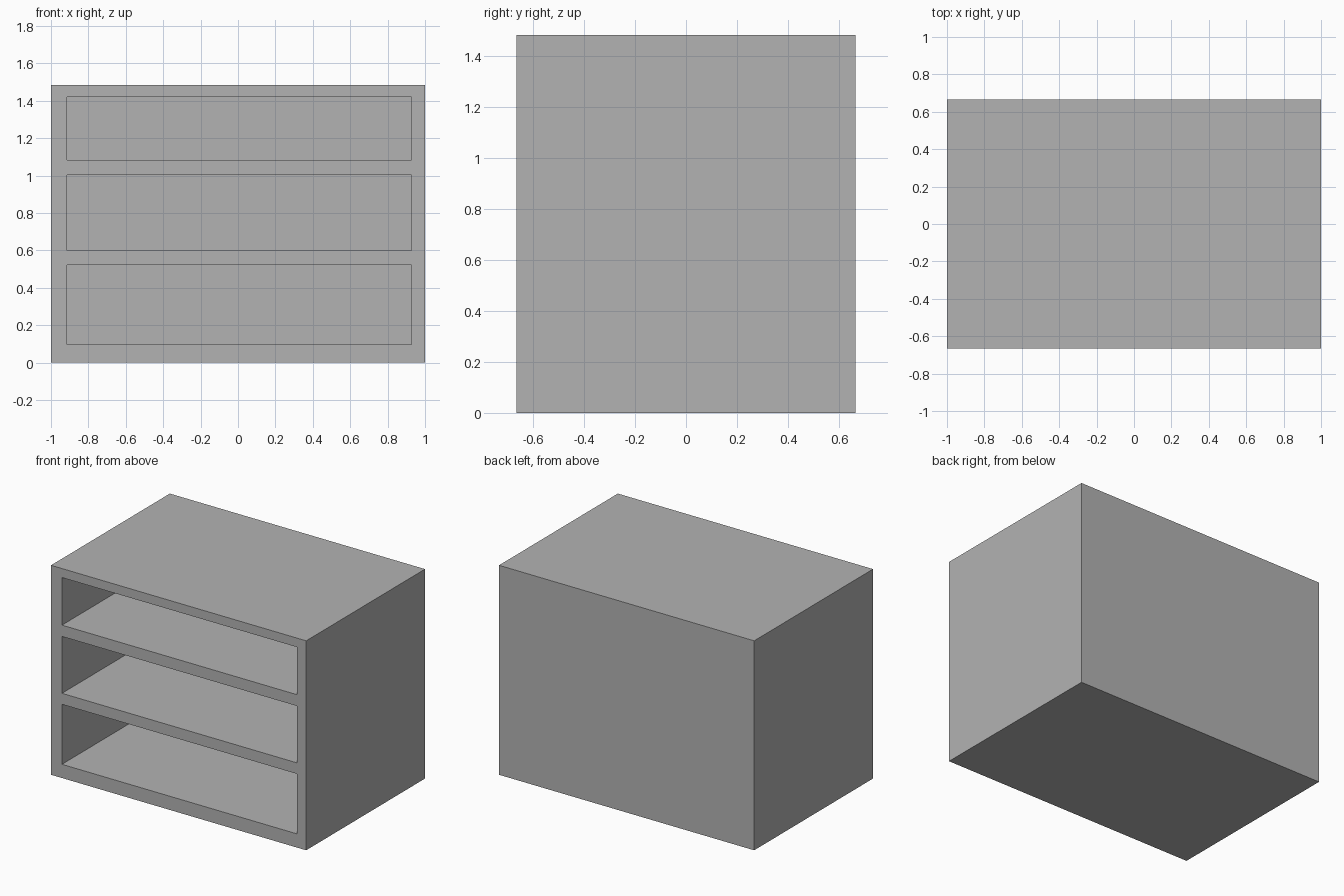
import bpy, bmesh
from mathutils import Vector

default = bpy.data.objects.get("Cube")
if default:
    bpy.data.objects.remove(default, do_unlink=True)

WIDTH, DEPTH, HEIGHT = 2.0, 1.33, 1.484
SIDES = (-0.914, 0.927)                                    # left and right edge of the openings
SHELVES = ((0.097, 0.522), (0.6, 1.003), (1.083, 1.42))    # bottom and top of each opening
CAVITY = DEPTH - 0.08                                      # leaves a thin back panel

# Single flat grey
grey = bpy.data.materials.new("plain_grey")
grey.use_nodes = True
colour = (0.45, 0.45, 0.45, 1)
grey.diffuse_color = colour
grey.node_tree.nodes["Principled BSDF"].inputs["Base Color"].default_value = colour

# Solid block standing on the ground
bm = bmesh.new()
bmesh.ops.create_cube(bm, size=1)
bmesh.ops.scale(bm, vec=(WIDTH, DEPTH, HEIGHT), verts=bm.verts)
bmesh.ops.translate(bm, vec=(0, 0, HEIGHT / 2), verts=bm.verts)


def slice_block(point, normal):
    bmesh.ops.bisect_plane(bm, geom=bm.verts[:] + bm.edges[:] + bm.faces[:],
                           plane_co=point, plane_no=normal)


# Outline the openings on the block
for x in SIDES:
    slice_block((x, 0, 0), (1, 0, 0))
for shelf in SHELVES:
    for z in shelf:
        slice_block((0, 0, z), (0, 0, 1))


def is_opening(face):
    c = face.calc_center_median()
    return (face.normal.y < -0.9 and SIDES[0] < c.x < SIDES[1]
            and any(low < c.z < high for low, high in SHELVES))


# Push the openings back to form the compartments
bm.normal_update()
openings = [f for f in bm.faces if is_opening(f)]
pushed = bmesh.ops.extrude_discrete_faces(bm, faces=openings)["faces"]
for face in pushed:
    bmesh.ops.translate(bm, vec=Vector((0, CAVITY, 0)), verts=face.verts)
bmesh.ops.recalc_face_normals(bm, faces=bm.faces)

mesh = bpy.data.meshes.new("shelf_cabinet")
bm.to_mesh(mesh)
bm.free()
mesh.materials.append(grey)
bpy.context.collection.objects.link(bpy.data.objects.new("shelf_cabinet", mesh))
